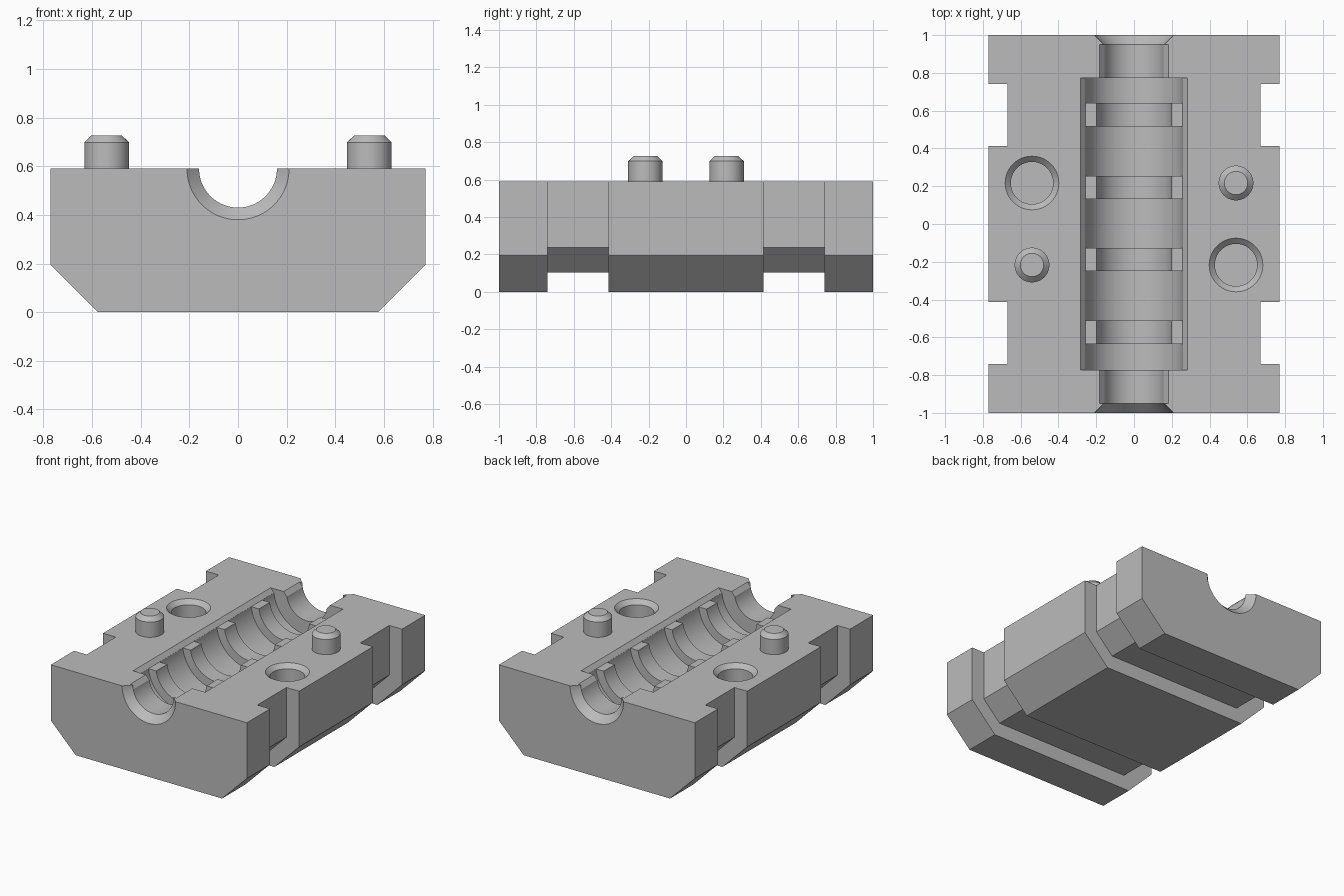
import bpy, bmesh, math
from mathutils import Matrix

if "Cube" in bpy.data.objects:
    bpy.data.objects.remove(bpy.data.objects["Cube"], do_unlink=True)

TOP = 0.59          # parting face height
STEP = 0.03         # depth of the edge chamfers

grey = bpy.data.materials.new("plain_grey")
grey.use_nodes = True
grey.diffuse_color = (0.5, 0.5, 0.5, 1)
grey.node_tree.nodes["Principled BSDF"].inputs["Base Color"].default_value = (0.5, 0.5, 0.5, 1)


def finish(name, bm):
    bmesh.ops.recalc_face_normals(bm, faces=bm.faces)
    mesh = bpy.data.meshes.new(name)
    bm.to_mesh(mesh)
    bm.free()
    mesh.materials.append(grey)
    ob = bpy.data.objects.new(name, mesh)
    bpy.context.collection.objects.link(ob)
    return ob


def prism(name, half, y0, y1):
    """Extrude an x-mirrored profile (right half, x/z) along y."""
    outline = half + [(-x, z) for x, z in reversed(half)]
    bm = bmesh.new()
    face = bm.faces.new([bm.verts.new((x, y0, z)) for x, z in outline])
    ext = bmesh.ops.extrude_face_region(bm, geom=[face])["geom"]
    bmesh.ops.translate(bm, vec=(0, y1 - y0, 0),
                        verts=[v for v in ext if isinstance(v, bmesh.types.BMVert)])
    return finish(name, bm)


def turned(name, profile, place, sides=64):
    """Stack rings of (radius, height) about z, cap both ends, then place."""
    bm = bmesh.new()
    rings = [[bm.verts.new((r * math.cos(a), r * math.sin(a), h))
              for a in (math.tau * i / sides for i in range(sides))]
             for r, h in profile]
    for low, high in zip(rings, rings[1:]):
        for i in range(sides):
            j = (i + 1) % sides
            bm.faces.new((low[i], low[j], high[j], high[i]))
    bm.faces.new(rings[0][::-1])
    bm.faces.new(rings[-1])
    bm.transform(place)
    return finish(name, bm)


def cut(target, cutter):
    mod = target.modifiers.new("cut", "BOOLEAN")
    mod.operation, mod.solver, mod.object = "DIFFERENCE", "EXACT", cutter
    bpy.context.view_layer.objects.active = target
    bpy.ops.object.modifier_apply(modifier=mod.name)
    bpy.data.objects.remove(cutter, do_unlink=True)


# Block with chamfered lower edges
block = prism("mould_block", [(0.575, 0), (0.77, 0.195), (0.77, TOP)], -1, 1)

# Two strap grooves wrapping the sides and the underside
groove = [(0.9, -0.1), (0.9, 0.8), (0.67, 0.8), (0.67, 0.237), (0.535, 0.102)]
for y in (-0.577, 0.577):
    cut(block, prism("groove_cutter", groove, y - 0.163, y + 0.163))

# Chamfered slots along the bore and the wider cavity
for bottom, wide, length in ((0.157, 0.182, 0.95), (0.258, 0.284, 0.772)):
    flare = wide + (wide - bottom)
    cut(block, prism("slot_cutter", [(bottom, TOP - STEP), (wide, TOP), (flare, TOP + STEP)],
                     -length, length))

# Stepped bore: flared mouths, narrow necks, wide pockets and raised lands
bore = [(0.22, -1.01), (0.16, -0.95)]
for start, end in ((-0.772, -0.635), (-0.512, -0.25), (-0.127, 0.132),
                   (0.255, 0.517), (0.64, 0.772)):
    outer_start = 0.16 if start < -0.7 else 0.2
    outer_end = 0.16 if end > 0.7 else 0.2
    bore += [(outer_start, start), (0.26, start), (0.26, end), (outer_end, end)]
bore += [(0.16, 0.95), (0.22, 1.01)]
along_y = Matrix.Translation((0, 0, TOP)) @ Matrix.Rotation(-math.pi / 2, 4, "X")
cut(block, turned("bore_cutter", bore, along_y, 96))

# Locating sockets, and pins on the opposite corners
parts = [block]
for side, label in ((1, "left"), (-1, "right")):
    x, y = 0.54 * side, 0.217 * side
    cut(block, turned("socket_cutter",
                      [(0.112, -0.16), (0.112, -STEP), (0.142, 0), (0.172, STEP)],
                      Matrix.Translation((x, -y, TOP))))
    parts.append(turned("locating_pin_" + label,
                        [(0.092, -0.02), (0.092, 0.108), (0.062, 0.137)],
                        Matrix.Translation((x, y, TOP))))

# Smooth round walls, crisp edges
bpy.ops.object.select_all(action="DESELECT")
for ob in parts:
    ob.select_set(True)
bpy.context.view_layer.objects.active = block
bpy.ops.object.shade_smooth_by_angle(angle=math.radians(25))
